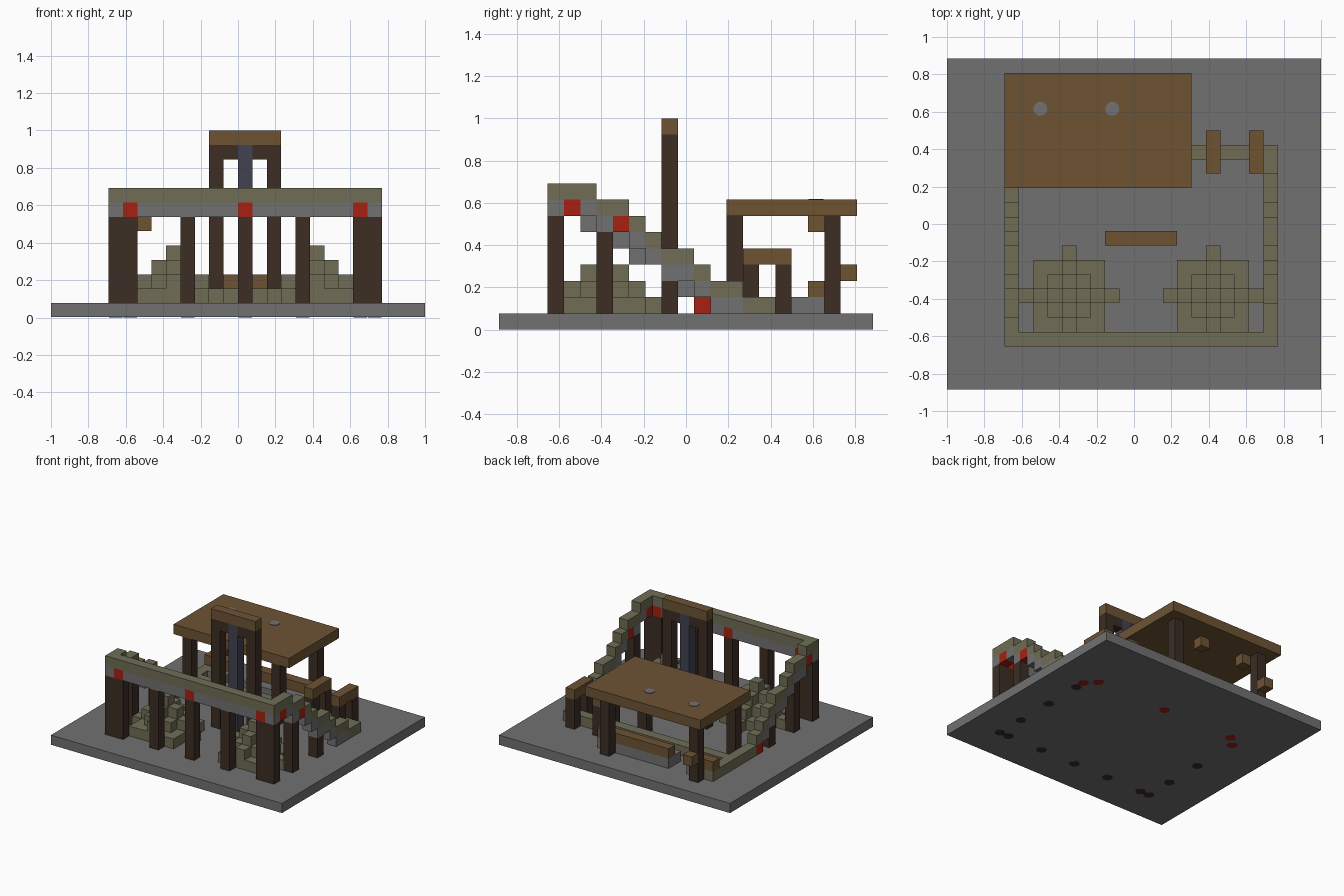
import bpy, bmesh, math
from mathutils import Matrix

cube = bpy.data.objects.get("Cube")
if cube:
    bpy.data.objects.remove(cube, do_unlink=True)

U = 1 / 13  # block size; the plan is 26 x 23 blocks


def material(name, rgb):
    m = bpy.data.materials.new(name)
    m.use_nodes = True
    m.diffuse_color = (*rgb, 1)
    m.node_tree.nodes["Principled BSDF"].inputs["Base Color"].default_value = (*rgb, 1)
    return m


stone = material("grey stone", (0.165, 0.165, 0.165))
moss = material("olive stone", (0.16, 0.153, 0.092))
plank = material("brown plank", (0.155, 0.088, 0.034))
timber = material("dark timber", (0.045, 0.027, 0.018))
red = material("red block", (0.38, 0.015, 0.006))
slate = material("blue slate", (0.054, 0.054, 0.085))


def finish(name, bm, mat):
    mesh = bpy.data.meshes.new(name)
    bm.to_mesh(mesh)
    bm.free()
    mesh.materials.append(mat)
    bpy.context.collection.objects.link(bpy.data.objects.new(name, mesh))


def blocks(name, mat, boxes):
    """Boxes as (column, row, layer, width, depth, height) in block units."""
    bm = bmesh.new()
    for i, j, k, w, d, h in boxes:
        centre = ((i + w / 2 - 13) * U, (j + d / 2 - 11.5) * U, (k + h / 2) * U)
        bmesh.ops.create_cube(bm, size=1, matrix=Matrix.Translation(centre)
                              @ Matrix.Diagonal((w * U, d * U, h * U, 1)))
    finish(name, bm, mat)


def spots(name, mat, cells, z):
    """Thin octagonal plates centred on blocks."""
    bm = bmesh.new()
    for i, j in cells:
        at = Matrix.Translation(((i - 12.5) * U, (j - 11) * U, z))
        bmesh.ops.create_cone(bm, cap_ends=True, segments=8, radius1=0.039,
                              radius2=0.039, depth=0.006,
                              matrix=at @ Matrix.Rotation(math.pi / 8, 4, "Z"))
    finish(name, bm, mat)


# Base slab
blocks("base", stone, [(0, 0, 0.02, 26, 23, 0.98)])

# Front wall: pillars carrying a two-course beam with red blocks
blocks("front_pillars", timber, [(i, 3, 1, w, 1, 6)
                                 for i, w in ((4, 2), (9, 1), (13, 1), (17, 1), (21, 2))])
blocks("front_beam_top", moss, [(4, 3, 8, 19, 1, 1)])
blocks("front_beam_lower", stone, [(i, 3, 7, w, 1, 1)
                                   for i, w in ((4, 1), (6, 7), (14, 7), (22, 1))])
blocks("front_red_blocks", red, [(i, 3, 7, 1, 1, 1) for i in (5, 13, 21)])


# Stepped side rails: top heights row by row from the front wall backwards
def side_rail(name, column, tops, red_rows):
    caps, under, lamps = [], [], []
    for j, top in enumerate(tops, start=4):
        caps.append((column, j, top - 1, 1, 1, 1))
        if top > 2:
            (lamps if j in red_rows else under).append((column, j, top - 2, 1, 1, 1))
    blocks(name + "_caps", moss, caps)
    blocks(name + "_under", stone, under)
    blocks(name + "_red_blocks", red, lamps)
    blocks(name + "_posts", timber, [(column, j, 1, 1, 1, tops[j - 4] - 3) for j in (6, 10)])


side_rail("left_rail", 22, [9, 9, 8, 8, 7, 6, 5, 5, 4, 3, 3, 2, 2], (4, 7))
side_rail("right_rail", 4, [9, 8, 8, 7, 6, 6, 5, 4, 3] + [2] * 7, (4, 12))
blocks("back_kerb", moss, [(5, 16, 1, 17, 1, 1)])

# Two stepped mounds: each layer is a square with a longer cross through it
for name, c in (("right_mound", 8), ("left_mound", 18)):
    parts = []
    for layer, r in enumerate((3, 2, 1, 0), start=1):
        s = max(r - 1, 0)
        parts.append((c - s, 6 - s, layer, 2 * s + 1, 2 * s + 1, 1))
        for dx, dy in ((1, 0), (-1, 0), (0, 1), (0, -1)):
            if r and not (r == 3 and dy == -1):
                parts.append((c + dx * r, 6 + dy * r, layer, 1, 1, 1))
    blocks(name, moss, parts)

# Tall central arch with a slate column
blocks("arch_top", plank, [(11, 10, 12, 5, 1, 1)])
blocks("arch_frame", timber, [(11, 10, 1, 1, 1, 11), (15, 10, 1, 1, 1, 11),
                              (12, 10, 11, 1, 1, 1), (14, 10, 11, 1, 1, 1)])
blocks("arch_column", slate, [(13, 10, 1, 1, 1, 11)])

# Two small gates straddling the back kerb
for n, i in enumerate((18, 21)):
    blocks(f"gate_{n}_top", plank, [(i, 15, 4, 1, 3, 1)])
    blocks(f"gate_{n}_legs", timber, [(i, j, 1, 1, 1, 3) for j in (15, 17)])

# Flat roof on four legs with hanging lamps and a block on the rear leg
blocks("roof", plank, [(4, 14, 7, 13, 8, 1)])
blocks("roof_legs", timber, [(i, j, 1, 1, 1, 6) for i in (5, 15) for j in (14, 20)])
blocks("hanging_lamps", plank, [(i, 19, 6, 1, 1, 1) for i in (6, 11)])
spots("lamp_fixings", stone, [(6, 19), (11, 19)], 8 * U + 0.001)
blocks("leg_bracket", plank, [(5, 21, 3, 1, 1, 1)])

# Benches under the roof
blocks("bench_backs", plank, [(9, 19, 2, 8, 1, 1), (4, 19, 2, 3, 1, 1)])
blocks("bench_seats", stone, [(9, 18, 1, 8, 2, 1), (5, 18, 1, 2, 2, 1)])

# Footings showing beneath the base
spots("post_footings", timber,
      [(i, 3) for i in (4, 5, 9, 13, 17, 21, 22)]
      + [(i, j) for i in (4, 22) for j in (6, 10)] + [(22, 14)], 0.003)
spots("red_footings", red, [(4, 15), (22, 15), (5, 16), (13, 16), (21, 16)], 0.003)
